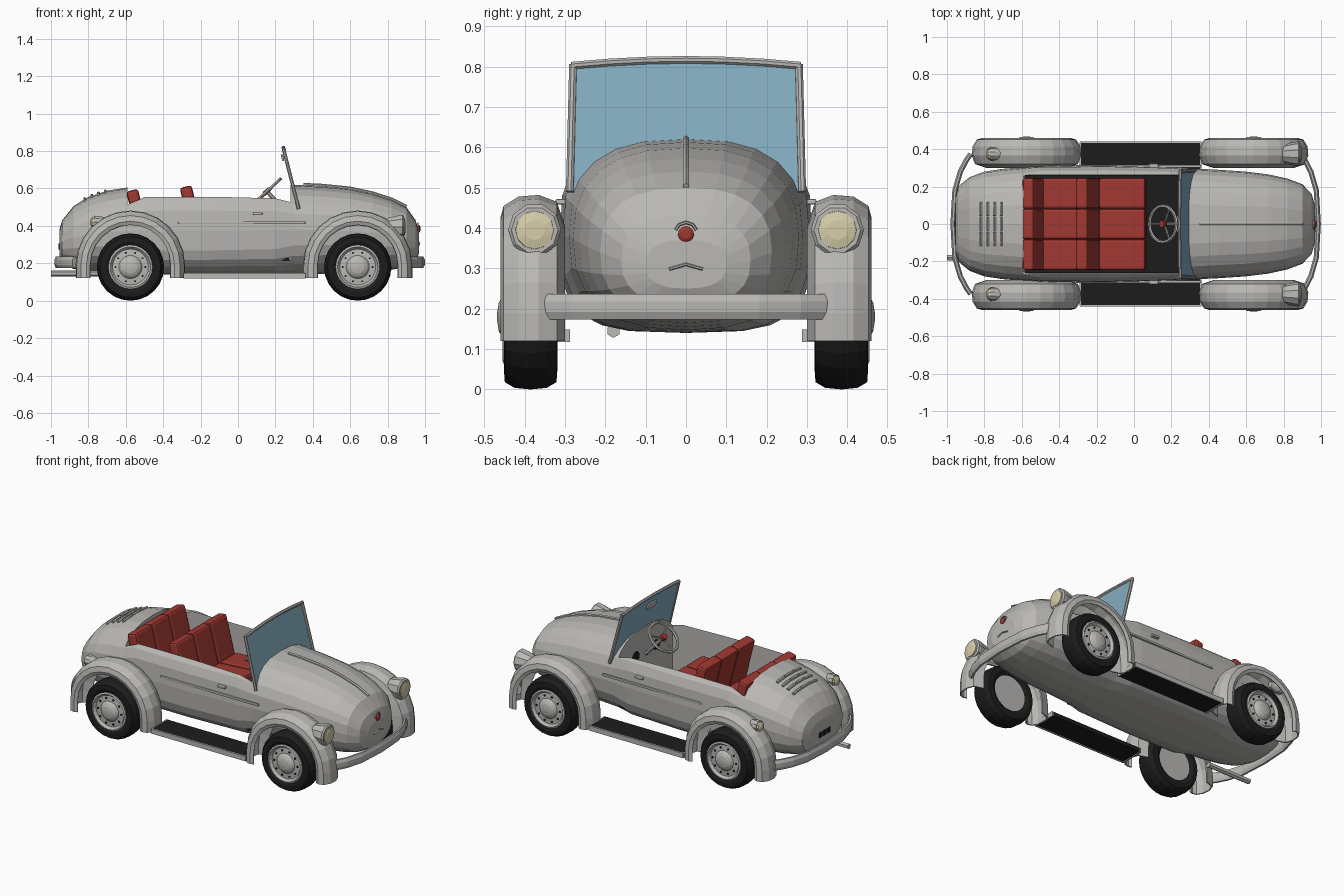
import bpy, bmesh, math
from mathutils import Vector

cube = bpy.data.objects.get("Cube")
if cube:
    bpy.data.objects.remove(cube, do_unlink=True)


def material(name, r, g, b):
    m = bpy.data.materials.new(name)
    m.use_nodes = True
    m.diffuse_color = (r, g, b, 1)
    m.node_tree.nodes["Principled BSDF"].inputs["Base Color"].default_value = (r, g, b, 1)
    return m


GREY = material("silver_paint", 0.49, 0.48, 0.46)
BLACK = material("black_rubber", 0.012, 0.012, 0.012)
RED = material("red_leather", 0.36, 0.04, 0.032)
GLASS = material("blue_glass", 0.23, 0.41, 0.52)
CREAM = material("cream_lens", 0.68, 0.62, 0.40)


def mesh_obj(name, verts, faces, mat):
    bm = bmesh.new()
    vs = [bm.verts.new(v) for v in verts]
    for f in faces:
        bm.faces.new([vs[i] for i in f])
    bmesh.ops.recalc_face_normals(bm, faces=bm.faces)
    me = bpy.data.meshes.new(name)
    bm.to_mesh(me)
    bm.free()
    me.materials.append(mat)
    ob = bpy.data.objects.new(name, me)
    bpy.context.collection.objects.link(ob)
    return ob


def loft(name, rings, mat, closed=True):
    """Skin a list of equal rings; closed rings get end caps."""
    n = len(rings[0])
    faces = []
    for i in range(len(rings) - 1):
        for j in range(n if closed else n - 1):
            k = (j + 1) % n
            faces.append((i * n + j, i * n + k, (i + 1) * n + k, (i + 1) * n + j))
    if closed:
        last = (len(rings) - 1) * n
        faces += [tuple(range(n)), tuple(range(last, last + n))]
    return mesh_obj(name, [p for r in rings for p in r], faces, mat)


def tube(name, pts, a, b, mat, n=8):
    """Sweep an ellipse (a sideways, b upwards) along a path."""
    pts = [Vector(p) for p in pts]
    rings = []
    for i, p in enumerate(pts):
        t = (pts[min(i + 1, len(pts) - 1)] - pts[max(i - 1, 0)]).normalized()
        side = t.cross(Vector((0, 0, 1))).normalized()
        up = side.cross(t)
        angles = [math.tau * (k + 0.5) / n for k in range(n)]
        rings.append([p + side * a * math.cos(q) + up * b * math.sin(q) for q in angles])
    return loft(name, rings, mat)


def lathe(name, profile, centre, axis, mat, n=24):
    """Revolve (radius, offset) pairs about the x or y axis."""
    c = Vector(centre)
    rings = []
    for r, o in profile:
        ring = []
        for k in range(n):
            u, v = r * math.cos(math.tau * k / n), r * math.sin(math.tau * k / n)
            ring.append(c + Vector((o, u, v) if axis == "x" else (u, o, v)))
        rings.append(ring)
    return loft(name, rings, mat)


def box(name, loc, size, mat, tilt=0, bevel=0):
    bpy.ops.mesh.primitive_cube_add(size=1, location=loc, rotation=(0, tilt, 0))
    ob = bpy.context.object
    ob.name = name
    ob.scale = size
    bpy.ops.object.transform_apply(location=False, rotation=False, scale=True)
    ob.data.materials.append(mat)
    if bevel:
        mod = ob.modifiers.new("bevel", "BEVEL")
        mod.width, mod.segments = bevel, 2
    return ob


# Body shell: x, half width, bottom, top, squareness
STATIONS = [(-.955, .14, .24, .38, 2.5), (-.94, .2, .2, .43, 2.5), (-.88, .25, .17, .505, 2.5),
            (-.8, .28, .155, .555, 2.5), (-.7, .295, .145, .588, 2.5), (-.58, .305, .14, .607, 2.6),
            (-.5, .31, .14, .61, 3.4), (-.15, .313, .14, .61, 3.4), (.2, .305, .14, .615, 3.2),
            (.3, .297, .14, .62, 2.6), (.45, .29, .143, .613, 2.5), (.6, .28, .147, .598, 2.5),
            (.72, .265, .155, .572, 2.5), (.82, .243, .165, .54, 2.5), (.9, .213, .18, .5, 2.5),
            (.95, .16, .21, .43, 2.5), (.967, .1, .25, .37, 2.5)]


def section(x):
    for a, b in zip(STATIONS, STATIONS[1:]):
        if x <= b[0]:
            t = (x - a[0]) / (b[0] - a[0])
            return [p + (q - p) * t for p, q in zip(a, b)]
    return STATIONS[-1]


def top_z(x, y):
    _, w, lo, hi, n = section(x)
    return (lo + hi) / 2 + (hi - lo) / 2 * (1 - abs(y / w) ** n) ** (1 / n)


def body_ring(x, w, lo, hi, n, count=24):
    ring = []
    for k in range(count):
        c, s = math.cos(math.tau * k / count), math.sin(math.tau * k / count)
        y = math.copysign(abs(c) ** (2 / n), c) * w
        z = math.copysign(abs(s) ** (2 / n), s) * (hi - lo) / 2 + (lo + hi) / 2
        ring.append((x, y, z))
    return ring


body = loft("body_shell", [body_ring(*s) for s in STATIONS], GREY)

# Cockpit opening and level door tops
for loc, size in (((-.155, 0, .62), (.87, .53, .8)), ((-.155, 0, .755), (.868, .8, .4))):
    cutter = box("cockpit_cutter", loc, size, GREY)
    cutter.hide_render = True
    mod = body.modifiers.new("cockpit", "BOOLEAN")
    mod.operation, mod.solver, mod.object = "DIFFERENCE", "EXACT", cutter
    bpy.context.view_layer.objects.active = body
    bpy.ops.object.modifier_apply(modifier=mod.name)
    bpy.data.objects.remove(cutter, do_unlink=True)
box("cockpit_floor", (-.155, 0, .225), (.86, .525, .02), BLACK)

# Seats: tilted backs in three panels with cushions
for label, bx, h, zc, cx in (("front", -.24, .33, .45, -.06), ("rear", -.53, .3, .445, -.42)):
    for i in (-1, 0, 1):
        y = i * .164
        box(label + "_seat_back", (bx, y, zc), (.065, .166, h), RED, -.25, .015)
        box(label + "_seat_cushion", (cx, y, .34), (.25, .166, .12), RED, -.06, .015)

# Fenders, wheels, running boards, lamps and side trim, left and right
FENDER = [(.215, .452), (.235, .46), (.265, .452), (.288, .415), (.292, .365), (.275, .32), (.215, .3)]
TIRE = [(.1, -.05), (.135, -.066), (.162, -.064), (.176, -.04), (.18, 0),
        (.176, .04), (.162, .064), (.135, .066), (.1, .05)]
RIM = [(.11, -.055), (.116, .055), (.118, .066), (.108, .07), (.096, .055),
       (.062, .058), (.052, .07), (.035, .079), (.01, .083)]
for s, side in ((1, "left"), (-1, "right")):
    for end, cx in (("front", .64), ("rear", -.575)):
        rings = []
        for k in range(-1, 14):
            a = math.pi * max(0, min(12, k)) / 12
            drop = .07 if k in (-1, 13) else 0
            rings.append([(cx + r * math.cos(a), s * y, .19 + r * math.sin(a) - drop) for r, y in FENDER])
        fender = loft(f"{side}_{end}_fender", rings, GREY, closed=False)
        fender.modifiers.new("thickness", "SOLIDIFY").thickness = .008
        hub = (cx, s * .385, .18)
        lathe(f"{side}_{end}_tire", [(r, s * o) for r, o in TIRE], hub, "y", BLACK)
        lathe(f"{side}_{end}_wheel_disc", [(r, s * o) for r, o in RIM], hub, "y", GREY)
        for k in range(10):
            a = math.tau * k / 10
            spot = (cx + .08 * math.cos(a), s * .443, .18 + .08 * math.sin(a))
            lathe(f"{side}_{end}_wheel_hole", [(.006, -.004), (.006, .004)], spot, "y", BLACK, 6)

    box(f"{side}_running_board", (.035, s * .362, .135), (.64, .148, .025), BLACK)
    box(f"{side}_board_trim", (.035, s * .438, .133), (.65, .008, .03), GREY)
    for x in (-.288, .358):
        box(f"{side}_board_end", (x, s * .362, .133), (.008, .15, .03), GREY)

    lathe(f"{side}_headlight", [(.03, -.1), (.05, -.08), (.064, -.02), (.066, 0), (.058, .008)],
          (.88, s * .375, .395), "x", GREY, 10)
    lathe(f"{side}_headlight_lens", [(.049, 0), (.047, .011), (.025, .016)],
          (.88, s * .375, .395), "x", CREAM, 12)
    lathe(f"{side}_tail_lamp", [(.018, .08), (.034, .03), (.036, 0)], (-.77, s * .375, .42), "x", GREY, 10)
    lathe(f"{side}_tail_lens", [(.031, .004), (.029, -.01), (.015, -.018)],
          (-.77, s * .375, .42), "x", CREAM, 10)

    box(f"{side}_side_strip", (.02, s * .309, .417), (.68, .014, .014), GREY, 0, .004)
    box(f"{side}_door_handle", (.105, s * .308, .465), (.05, .03, .014), GREY, 0, .004)
    tube(f"{side}_windshield_post", [(.325, s * .288, .49), (.245, s * .28, .805)], .01, .01, GREY)

# Windshield with gently bowed top
bow = [(.247 - .004 * (1 - (y / .28) ** 2), y, .803 + .014 * (1 - (y / .28) ** 2))
       for y in (-.284, -.19, -.09, 0, .09, .19, .284)]
tube("windshield_top_rail", bow, .01, .01, GREY)
glass = mesh_obj("windshield_glass", [(.325, -.285, .49)] + bow + [(.325, .285, .49)],
                 [tuple(range(len(bow) + 2))], GLASS)
glass.modifiers.new("thickness", "SOLIDIFY").thickness = .006
box("rear_view_mirror", (.238, 0, .765), (.012, .09, .035), GREY, -.25, .004)

# Steering wheel, spokes and column
TILT = -.74
centre = Vector((.155, 0, .585))
bpy.ops.mesh.primitive_torus_add(major_radius=.097, minor_radius=.009, major_segments=20,
                                 minor_segments=6, location=centre, rotation=(0, TILT, 0))
wheel = bpy.context.object
wheel.name = "steering_wheel"
wheel.data.materials.append(GREY)
axis = Vector((math.sin(TILT), 0, math.cos(TILT)))
along = Vector((math.cos(TILT), 0, -math.sin(TILT)))
for k in range(3):
    a = math.tau * k / 3 + math.pi
    end = centre + along * .095 * math.cos(a) + Vector((0, .095 * math.sin(a), 0))
    tube("steering_spoke", [centre - axis * .01, end], .006, .004, GREY, 6)
tube("steering_column", [centre, centre - axis * .18], .012, .012, GREY)
tube("steering_hub", [centre - axis * .012, centre + axis * .012], .02, .02, RED)
for y in (-.1, .1):
    lathe("dash_gauge", [(.03, 0), (.03, -.008)], (.278, y, .47), "x", BLACK, 16)

# Bumpers curve around both ends
for name, s, reach in (("front_bumper", 1, .985), ("rear_bumper", -1, .968)):
    path = [(s * (reach - .095 * abs(y / .375) ** 3), y, .205)
            for y in (-.375, -.34, -.28, -.18, 0, .18, .28, .34, .375)]
    tube(name, path, .015, .034, GREY)

# Exhaust pipe, hood ridge, deck vents
tube("exhaust_pipe", [(-.7, -.18, .145), (-1, -.18, .145)], .017, .017, GREY, 6)
tube("hood_ridge", [(x, 0, top_z(x, 0) + .002) for x in (.35, .45, .6, .72, .82, .9)], .008, .01, GREY, 6)
for x in (-.82, -.783, -.746, -.709):
    for y in (-.08, 0, .08):
        rib = [(x, y + d, top_z(x, y + d) + .002) for d in (-.036, 0, .036)]
        tube("deck_vent", rib, .008, .009, GREY, 6)

# Nose badge and chevron, rear grille openings
lathe("nose_badge", [(.02, -.01), (.02, .008), (.012, .013)], (.962, 0, .385), "x", RED, 12)
tube("badge_hood", [(.962, .027 * math.cos(a), .387 + .027 * math.sin(a))
                    for a in (.3, .9, 1.57, 2.24, 2.84)], .005, .004, GREY, 6)
tube("nose_chevron", [(.968, -.042, .298), (.968, 0, .31), (.968, .042, .298)], .006, .004, GREY, 6)
for y in (-.04, 0, .04):
    box("rear_grille_opening", (-.956, y, .29), (.008, .026, .03), BLACK)
